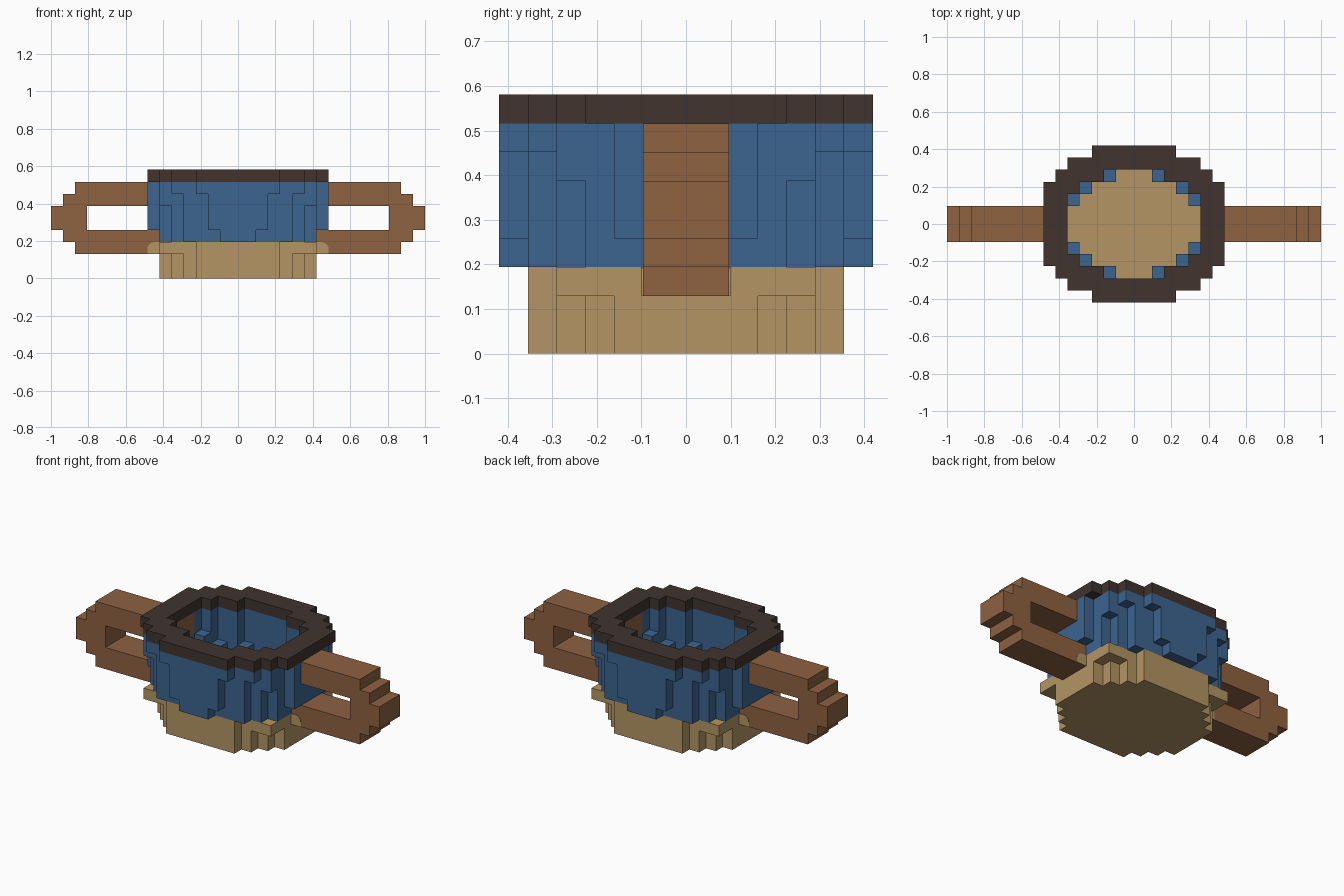
import bpy, bmesh, math

if "Cube" in bpy.data.objects:
    bpy.data.objects.remove(bpy.data.objects["Cube"], do_unlink=True)

U = 2 / 31  # edge length of one block


def material(name, rgb):
    lin = [((c / 255 + 0.055) / 1.055) ** 2.4 for c in rgb] + [1.0]
    m = bpy.data.materials.new(name)
    m.use_nodes = True
    m.diffuse_color = lin
    bsdf = m.node_tree.nodes["Principled BSDF"]
    bsdf.inputs["Base Color"].default_value = lin
    bsdf.inputs["Roughness"].default_value = 0.9
    return m


DARK = material("dark brown", (65, 52, 46))
BLUE = material("blue", (60, 101, 143))
WOOD = material("wood brown", (142, 98, 65))
TAN = material("tan", (180, 149, 99))


def slab(rows, layers):
    """Blocks of a stepped oval: rows[k] is the half width at distance k from the middle row."""
    n = len(rows) - 1
    return {(x, y, z) for z in layers for y in range(-n, n + 1)
            for x in range(-rows[abs(y)], rows[abs(y)] + 1)}


# Stepped bowl: full outlines from the foot to the rim
base = slab([6, 6, 6, 5, 4, 3], (0, 1)) | slab([6, 6, 6, 6, 6, 3], (2,))
wall = (slab([7, 7, 6, 6, 5, 4, 1], (3,)) | slab([7, 7, 7, 6, 5, 4, 2], (4, 5))
        | slab([7, 7, 7, 6, 6, 4, 2], (6,)) | slab([7, 7, 7, 6, 6, 5, 3], (7,)))
rim = slab([7, 7, 7, 7, 6, 5, 3], (8,))

# Hollow of the bowl, narrowing towards the floor
hollow = (slab([5, 5, 4, 3, 1], (3, 4)) | slab([5, 5, 4, 4, 2], (5,))
          | slab([5, 5, 5, 4, 2], (6, 7, 8)))
wall -= hollow
rim -= hollow


# Looped handle: (first column, last column, lowest layer, highest layer)
def handle_cells(side):
    bars = [(6, 13, 6, 7), (6, 13, 3, 3), (7, 13, 2, 2),
            (13, 13, 4, 5), (14, 14, 3, 6), (15, 15, 4, 5)]
    return {(side * x, y, z) for x0, x1, z0, z1 in bars
            for x in range(x0, x1 + 1) for y in (-1, 0, 1) for z in range(z0, z1 + 1)}


left, right = handle_cells(1), handle_cells(-1)
wall -= left | right
solid = base | wall | rim | left | right


def build(name, cells, mat):
    """Skin the blocks with their exposed faces and merge flat areas."""
    bm = bmesh.new()
    verts = {}

    def vert(p):
        if p not in verts:
            verts[p] = bm.verts.new(((p[0] - 0.5) * U, (p[1] - 0.5) * U, p[2] * U))
        return verts[p]

    for c in sorted(cells):
        for axis in range(3):
            for d in (0, 1):
                near = list(c)
                near[axis] += 2 * d - 1
                if tuple(near) in solid:
                    continue
                quad = []
                for a, b in ((0, 0), (1, 0), (1, 1), (0, 1)):
                    p = list(c)
                    p[axis] += d
                    p[(axis + 1) % 3] += a
                    p[(axis + 2) % 3] += b
                    quad.append(vert(tuple(p)))
                bm.faces.new(quad if d else quad[::-1])
    bmesh.ops.dissolve_limit(bm, angle_limit=0.01, verts=bm.verts[:], edges=bm.edges[:])
    finish(name, bm, mat)


def finish(name, bm, mat):
    mesh = bpy.data.meshes.new(name)
    bm.to_mesh(mesh)
    bm.free()
    mesh.materials.append(mat)
    bpy.context.collection.objects.link(bpy.data.objects.new(name, mesh))


build("base", base, TAN)
build("bowl_wall", wall, BLUE)
build("rim", rim, DARK)
build("left_handle", left, WOOD)
build("right_handle", right, WOOD)

# Rounded tan patches where the handles meet the base
R = 0.55 * U
patch = [(6.5 * U, 2 * U), (7.5 * U, 2 * U)]
patch += [(7.5 * U - R + R * math.cos(t * math.pi / 12), 3 * U - R + R * math.sin(t * math.pi / 12))
          for t in range(7)]
patch.append((6.5 * U, 3 * U))
for sx, side in ((1, "left"), (-1, "right")):
    for sy, end in ((-1, "front"), (1, "back")):
        bm = bmesh.new()
        face = bm.faces.new([bm.verts.new((sx * x, sy * 1.5 * U, z)) for x, z in patch])
        out = bmesh.ops.extrude_face_region(bm, geom=[face])
        moved = [v for v in out["geom"] if isinstance(v, bmesh.types.BMVert)]
        bmesh.ops.translate(bm, verts=moved, vec=(0, sy * 0.003, 0))
        bmesh.ops.recalc_face_normals(bm, faces=bm.faces[:])
        finish(f"{side}_{end}_patch", bm, TAN)
